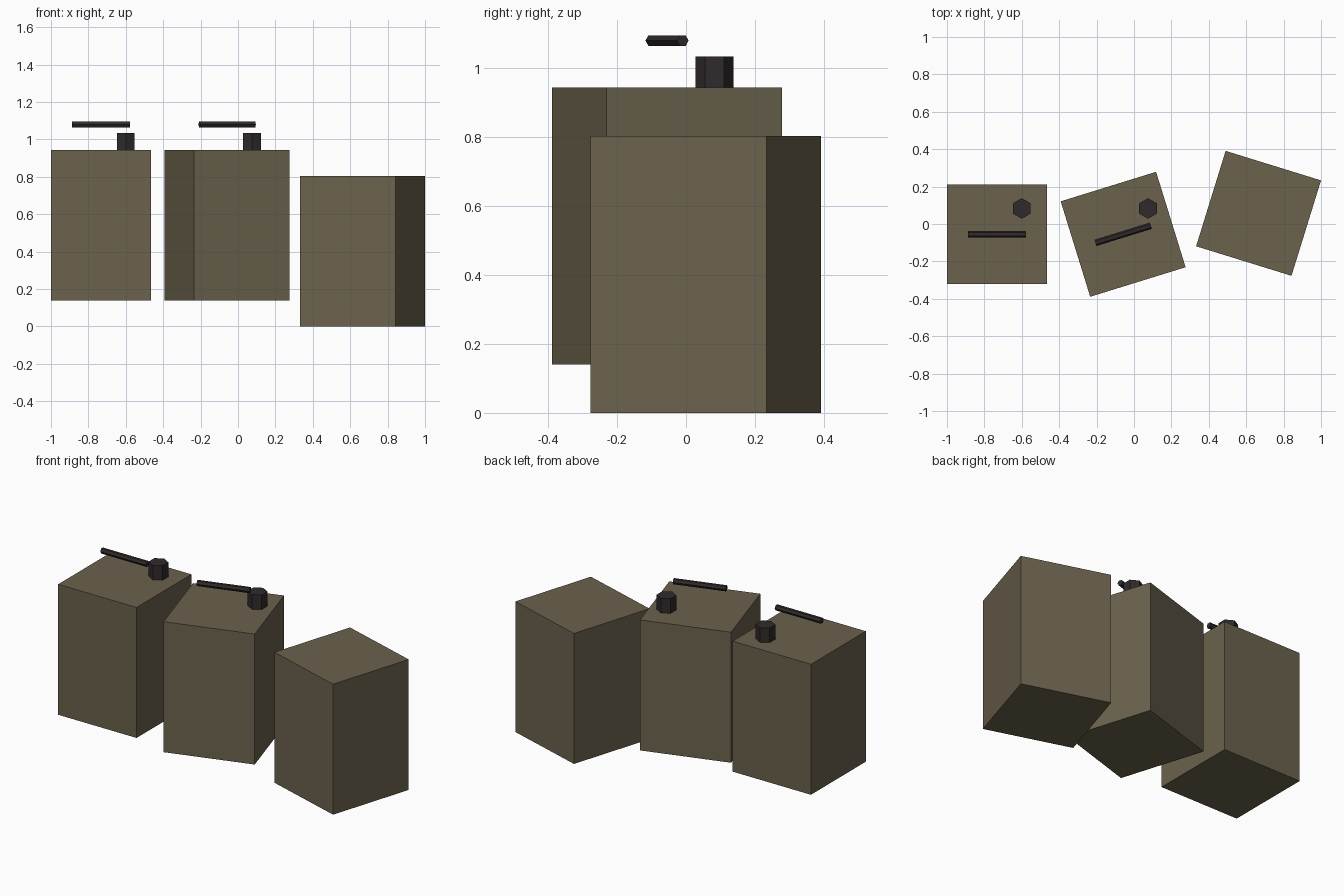
import bpy, math

if "Cube" in bpy.data.objects:
    bpy.data.objects.remove(bpy.data.objects["Cube"])


def material(name, rgb):
    m = bpy.data.materials.new(name)
    m.diffuse_color = (*rgb, 1)
    m.use_nodes = True
    m.node_tree.nodes["Principled BSDF"].inputs["Base Color"].default_value = m.diffuse_color
    return m


OLIVE = material("olive drab", (0.147, 0.122, 0.075))
DARK = material("dark metal", (0.030, 0.023, 0.024))


def finish(name, mat):
    o = bpy.context.object
    o.name = name
    o.data.materials.append(mat)
    return o


def canister(x, y, z, angle):
    # plain square box
    bpy.ops.mesh.primitive_cube_add(size=1, location=(x, y, z + 0.402),
                                    rotation=(0, 0, angle))
    o = finish("canister_body", OLIVE)
    o.scale = (0.534, 0.534, 0.804)


def fittings(x, y, z, angle):
    # hexagonal cap, always set square to the axes
    bpy.ops.mesh.primitive_cylinder_add(vertices=6, radius=0.055, depth=0.09,
                                        location=(x + 0.133, y + 0.138, z + 0.849))
    finish("canister_cap", DARK)
    # six-sided carrying bar above the lid
    bpy.ops.mesh.primitive_cylinder_add(vertices=6, radius=0.0175, depth=0.31,
                                        location=(x, y, z + 0.94),
                                        rotation=(0, math.pi / 2, angle))
    finish("canister_handle", DARK)


# two raised canisters with fittings, one plain canister on the ground
for x, angle in ((-0.733, 0), (-0.058, 0.3)):
    canister(x, -0.055, 0.14, angle)
    fittings(x, -0.055, 0.14, angle)
canister(0.666, 0.057, 0, -0.3)
